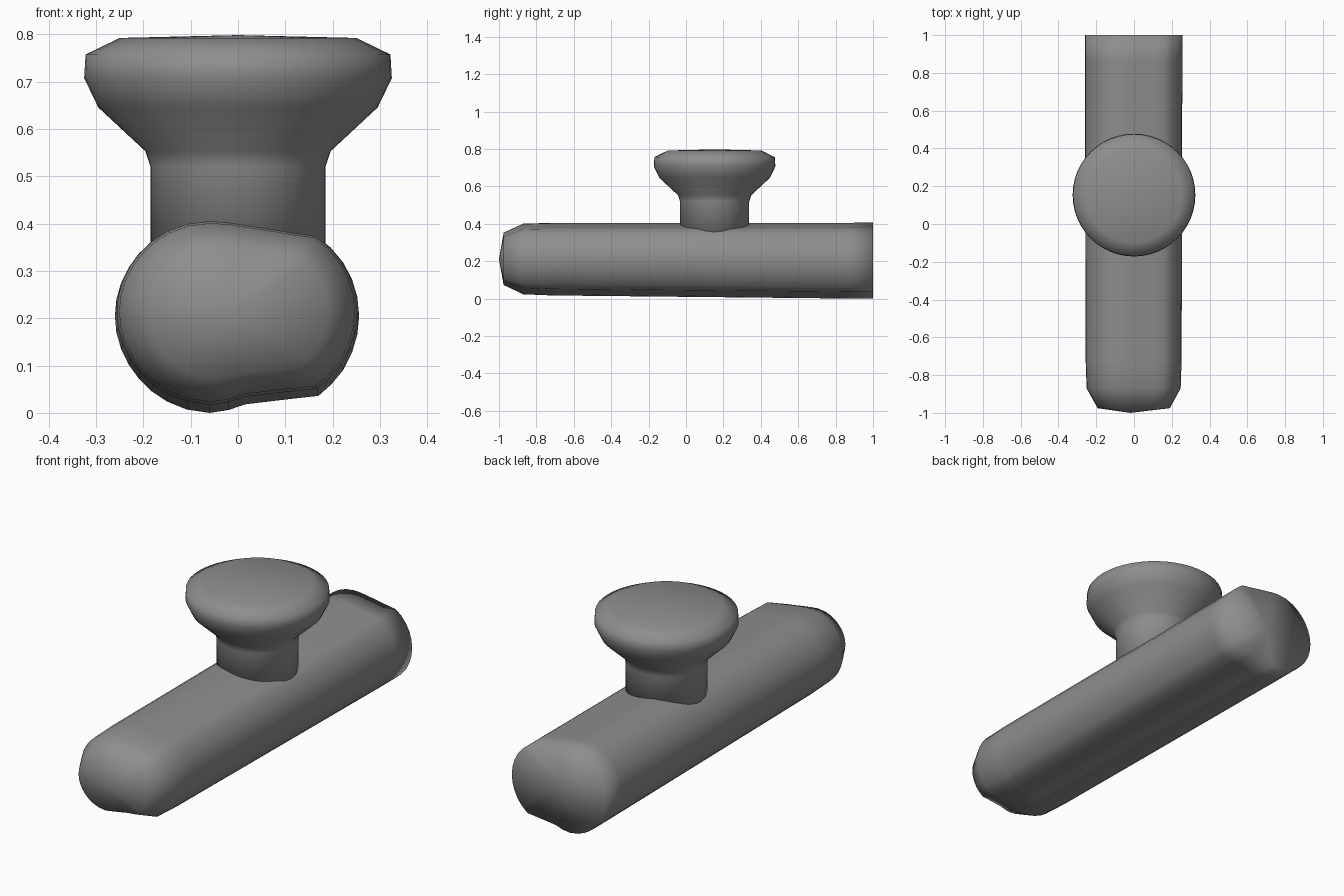
import bpy, bmesh, math

if "Cube" in bpy.data.objects:
    bpy.data.objects.remove(bpy.data.objects["Cube"])

# Dark grey finish shared by both parts
grey = bpy.data.materials.new("dark_grey")
grey.diffuse_color = (.27, .27, .27, 1)
grey.use_nodes = True
grey.node_tree.nodes["Principled BSDF"].inputs["Base Color"].default_value = grey.diffuse_color


def loft(name, rings, start, end):
    """Bridge equal-length rings and close both ends with a pole vertex."""
    bm = bmesh.new()
    loops = [[bm.verts.new(p) for p in ring] for ring in rings]
    n = len(loops[0])
    for a, b in zip(loops, loops[1:]):
        for i in range(n):
            j = (i + 1) % n
            bm.faces.new((a[i], a[j], b[j], b[i]))
    for pole, ring in ((start, loops[0]), (end, loops[-1])):
        v = bm.verts.new(pole)
        for i in range(n):
            bm.faces.new((v, ring[i], ring[(i + 1) % n]))
    bmesh.ops.recalc_face_normals(bm, faces=bm.faces)
    for f in bm.faces:
        f.smooth = True
    mesh = bpy.data.meshes.new(name)
    bm.to_mesh(mesh)
    bm.free()
    mesh.materials.append(grey)
    obj = bpy.data.objects.new(name, mesh)
    bpy.context.collection.objects.link(obj)
    return obj


# Bar: lopsided rounded section, extruded along y
section = [(-.26, .205), (-.257, .24), (-.247, .275), (-.231, .307), (-.21, .336),
           (-.183, .362), (-.15, .384), (-.108, .4), (-.06, .406), (-.02, .403),
           (.05, .392), (.12, .38), (.165, .373), (.195, .35), (.222, .318),
           (.241, .282), (.252, .245), (.256, .205), (.252, .165), (.241, .128),
           (.222, .09), (.197, .06), (.17, .036), (.09, .027), (.015, .018),
           (-.02, .006), (-.06, 0), (-.108, .007), (-.15, .024), (-.183, .046),
           (-.21, .073), (-.231, .102), (-.247, .135), (-.257, .17)]

# y position, width scale, height scale, height of centre
stations = [(-.975, .74, .69, .213), (-.87, .965, .93, .212),
            (-.72, .985, .955, .211), (.87, 1, .998, .203), (1, 1, 1, .203)]
rings = [[(x * sx, y, zc + (z - .203) * sz) for x, z in section]
         for y, sx, sz, zc in stations]
loft("handle_bar", rings, (-.02, -1, .21), (0, 1, .203))

# Knob: turned stem flaring into a wide rounded head
profile = [(.185, .3), (.185, .52), (.196, .553), (.295, .645),
           (.325, .707), (.322, .757), (.25, .792)]
cy, sides = .153, 48
rings = [[(r * math.cos(2 * math.pi * i / sides),
           cy + r * math.sin(2 * math.pi * i / sides), z)
          for i in range(sides)] for r, z in profile]
loft("knob", rings, (0, cy, .3), (0, cy, .798))
